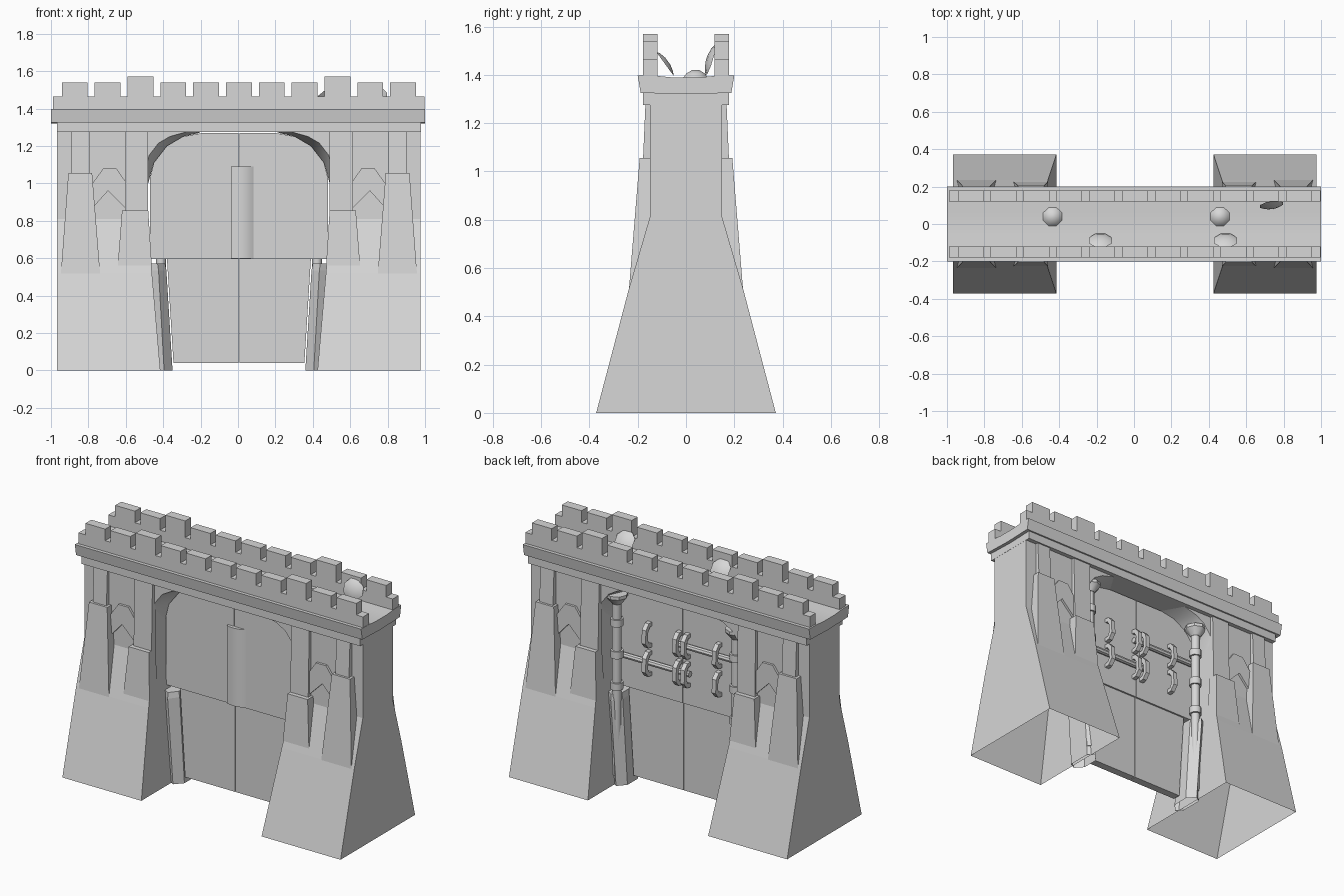
import bpy, bmesh, math
from mathutils import Vector, Matrix

if "Cube" in bpy.data.objects:
    bpy.data.objects.remove(bpy.data.objects["Cube"])

stone = bpy.data.materials.new("pale_grey")
stone.diffuse_color = (0.68, 0.68, 0.68, 1)
stone.use_nodes = True
stone.node_tree.nodes["Principled BSDF"].inputs["Base Color"].default_value = stone.diffuse_color


def finish(name, bm, smooth=False):
    bmesh.ops.recalc_face_normals(bm, faces=bm.faces)
    me = bpy.data.meshes.new(name)
    bm.to_mesh(me)
    bm.free()
    me.materials.append(stone)
    ob = bpy.data.objects.new(name, me)
    bpy.context.collection.objects.link(ob)
    if smooth:
        for p in me.polygons:
            p.use_smooth = True
        me.set_sharp_from_angle(angle=math.radians(40))
    return ob


def add_loft(bm, rings, start=True, end=True, skip=()):
    """Solid through rings of equal point count; ends and hidden sides can stay open."""
    vs = [[bm.verts.new(p) for p in r] for r in rings]
    n = len(vs[0])
    for a, b in zip(vs, vs[1:]):
        for i in range(n):
            j = (i + 1) % n
            if i not in skip:
                bm.faces.new((a[i], a[j], b[j], b[i]))
    if start:
        bm.faces.new(vs[0][::-1])
    if end:
        bm.faces.new(vs[-1])


def rect(x0, x1, y0, y1, z):
    return [(x0, y0, z), (x1, y0, z), (x1, y1, z), (x0, y1, z)]


def add_box(bm, x0, x1, y0, y1, z0, z1, start=True, end=True):
    add_loft(bm, [rect(x0, x1, y0, y1, z0), rect(x0, x1, y0, y1, z1)], start, end)


def add_tube(bm, a, b, r1, r2=None, n=8):
    a, b = Vector(a), Vector(b)
    q = (b - a).to_track_quat('Z', 'Y')
    rings = []
    for c, r in ((a, r1), (b, r1 if r2 is None else r2)):
        rings.append([c + q @ Vector((r * math.cos(t * math.tau / n),
                                      r * math.sin(t * math.tau / n), 0)) for t in range(n)])
    add_loft(bm, rings)


for s, side in ((-1, "left"), (1, "right")):
    ox = 0.005  # the gateway sits a touch off centre

    def X(x):
        return ox + s * x

    # hollow tower with battered base
    bm = bmesh.new()
    add_loft(bm, [rect(X(0.972), X(xi), -y, y, z) for xi, y, z in
                  ((0.42, 0.372, 0), (0.465, 0.235, 0.52), (0.49, 0.15, 0.81), (0.49, 0.15, 1.28))],
             False, False)
    finish(side + "_tower", bm)

    for f, face in ((-1, "front"), (1, "back")):
        # buttresses: outer tall, inner short
        bm = bmesh.new()
        for top, bot in (((0.785, 0.912, 0.192, 1.055), (0.742, 0.952, 0.236, 0.515)),
                         ((0.485, 0.625, 0.205, 0.855), (0.466, 0.648, 0.225, 0.56))):
            add_loft(bm, [rect(X(p[0]), X(p[1]), f * 0.14, f * p[2], p[3]) for p in (bot, top)],
                     False, True, (0,))
        finish(f"{side}_{face}_buttresses", bm)
        # narrow pilasters above them
        bm = bmesh.new()
        for x0, x1, z0 in ((0.80, 0.895, 1.05), (0.485, 0.61, 0.85)):
            add_loft(bm, [rect(X(x0), X(x1), f * 0.14, f * 0.178, z0),
                          rect(X(x0), X(x1), f * 0.14, f * 0.168, 1.28)], False, False, (0,))
        finish(f"{side}_{face}_pilasters", bm)
        # niche hood
        bm = bmesh.new()
        hood = [(0.60, 0.86), (0.60, 1.0), (0.655, 1.08), (0.725, 1.08), (0.79, 0.99),
                (0.79, 0.86), (0.70, 0.96)]
        add_loft(bm, [[(X(x), f * y, z) for x, z in hood] for y in (0.145, 0.165)], False)
        finish(f"{side}_{face}_niche_hood", bm)

    # arch spandrel, narrowing towards the doors
    outer = [(0.495, 1.10), (0.48, 1.15), (0.43, 1.215), (0.37, 1.25), (0.28, 1.275)]
    inner = [(0.485, 1.0), (0.455, 1.11), (0.385, 1.2), (0.30, 1.25), (0.2, 1.272)]
    bm = bmesh.new()
    add_loft(bm, [[(X(x), y, z) for x, z in pts + [(0.3, 1.28), (0.5, 1.28)]]
                  for y, pts in ((-0.15, outer), (-0.03, inner), (0.02, inner), (0.15, outer))],
             skip=(5, 6))
    finish(side + "_arch_spandrel", bm, True)

    # leaning door jamb, six sided
    bm = bmesh.new()

    def hexa(x0, xm, x1, z, d):
        return [(X(x0), -0.06, z), (X(xm), -0.085 - d, z), (X(x1), -0.035, z),
                (X(x1), 0.07, z), (X(xm), 0.12 + d, z), (X(x0), 0.09, z)]
    add_loft(bm, [hexa(0.44, 0.40, 0.355, 0, 0), hexa(0.475, 0.43, 0.388, 0.535, 0.01),
                  hexa(0.475, 0.435, 0.395, 0.57, 0)], False)
    finish(side + "_door_jamb", bm)

    # hinge post with collars and capital
    bm = bmesh.new()
    px, py = X(0.417), 0.087
    add_tube(bm, (px, py, 0.06), (px, py, 1.2), 0.027, n=10)
    for z in (0.60, 0.80, 1.0):
        add_tube(bm, (px, py, z), (px, py, z + 0.045), 0.038, n=10)
    add_tube(bm, (px, py, 1.14), (px, py, 1.185), 0.03, 0.066, n=8)
    add_tube(bm, (px, py, 1.185), (px, py, 1.205), 0.066, n=8)
    finish(side + "_hinge_post", bm, True)

    # door leaf: lower board and thicker arched upper board
    bm = bmesh.new()
    joint = 0.002
    low = [(joint, 0.04), (0.35, 0.04), (0.385, 0.6), (joint, 0.6)]
    up = [(joint, 0.595), (0.475, 0.595), (0.475, 1.03), (0.455, 1.11), (0.385, 1.2),
          (0.30, 1.25), (0.2, 1.268), (joint, 1.268)]
    for pts, y0, y1 in ((low, -0.035, 0.015), (up, -0.046, 0.026)):
        add_loft(bm, [[(X(x), y, z) for x, z in pts] for y in (y0, y1)])
    finish(side + "_door_leaf", bm)

# rounded cover strip over the door joint
bm = bmesh.new()
strip = [(-0.038, -0.04), (-0.038, -0.058), (-0.01, -0.066), (0.025, -0.068), (0.06, -0.06),
         (0.083, -0.046), (0.083, -0.04)]
add_loft(bm, [[(x, y, z) for x, y in strip] for z in (0.598, 1.09)])
finish("door_cover_strip", bm, True)

# strap brackets that hold the bars on the inside of the doors
bm = bmesh.new()
strap = [(0.02, 0.08), (0.055, 0.078), (0.085, 0.045), (0.088, -0.04), (0.06, -0.075), (0.02, -0.08),
         (0.02, -0.055), (0.05, -0.05), (0.064, -0.025), (0.062, 0.025), (0.045, 0.052), (0.02, 0.055)]
for x in (0.235, 0.022, -0.035, -0.255):
    for z in (0.97, 0.79):
        add_loft(bm, [[(x + dx, y, z + h) for y, h in strap] for dx in (-0.014, 0.014)])
finish("bar_brackets", bm)

# locking bars
bm = bmesh.new()
add_tube(bm, (0.04, 0.045, 0.97), (-0.42, 0.045, 0.97), 0.018)
add_tube(bm, (0.43, 0.045, 0.80), (-0.06, 0.045, 0.80), 0.018)
finish("locking_bars", bm, True)

# cornice and overhanging walkway
bm = bmesh.new()
add_box(bm, -0.968, 0.978, -0.178, 0.178, 1.275, 1.326, True, False)
finish("cornice", bm)
bm = bmesh.new()
deck = [(-0.188, 1.326), (0, 1.32), (0.188, 1.326), (0.2, 1.397), (0.12, 1.396), (0.06, 1.39),
        (-0.06, 1.39), (-0.12, 1.396), (-0.2, 1.397)]
add_loft(bm, [[(x, y, z) for y, z in deck] for x in (-1.0, 1.0)])
finish("walkway", bm, True)

# crenellated parapets
for f, face in ((-1, "front"), (1, "back")):
    bm = bmesh.new()
    y0, y1 = sorted((f * 0.119, f * 0.178))
    add_box(bm, -0.99, 0.998, y0, y1, 1.39, 1.465, False)
    for i in range(-5, 6):
        c = 0.005 + i * 0.1755
        top = 1.57 if abs(i) == 3 else 1.538
        add_box(bm, c - 0.069, c + 0.069, y0, y1, 1.465, top, False)
    finish(face + "_parapet", bm)

# round shields: two lying flat, three leaning on the parapets
shields = [(-0.435, 0.04, 1.388, 0, 0, 0.032), (0.46, 0.04, 1.388, 0, 0, 0.032),
           (-0.18, -0.088, 1.447, -54, 0, 0.016), (0.49, -0.088, 1.447, -54, 0, 0.016),
           (0.735, 0.102, 1.462, 73, 8, 0.016)]
for k, (x, y, z, tilt, turn, dome) in enumerate(shields):
    bm = bmesh.new()
    rad = 0.056 if tilt == 0 else 0.067
    rings = [[(rad * r * math.cos((t + 0.5) * math.tau / 8),
               rad * r * math.sin((t + 0.5) * math.tau / 8), dome * h)
              for t in range(8)] for r, h in ((1, 0), (0.75, 0.55), (0.3, 1))]
    add_loft(bm, rings)
    rot = Matrix.Rotation(math.radians(turn), 4, 'Z') @ Matrix.Rotation(math.radians(tilt), 4, 'X')
    bm.transform(Matrix.Translation((x, y, z)) @ rot)
    finish(f"shield_{k + 1}", bm, True)
